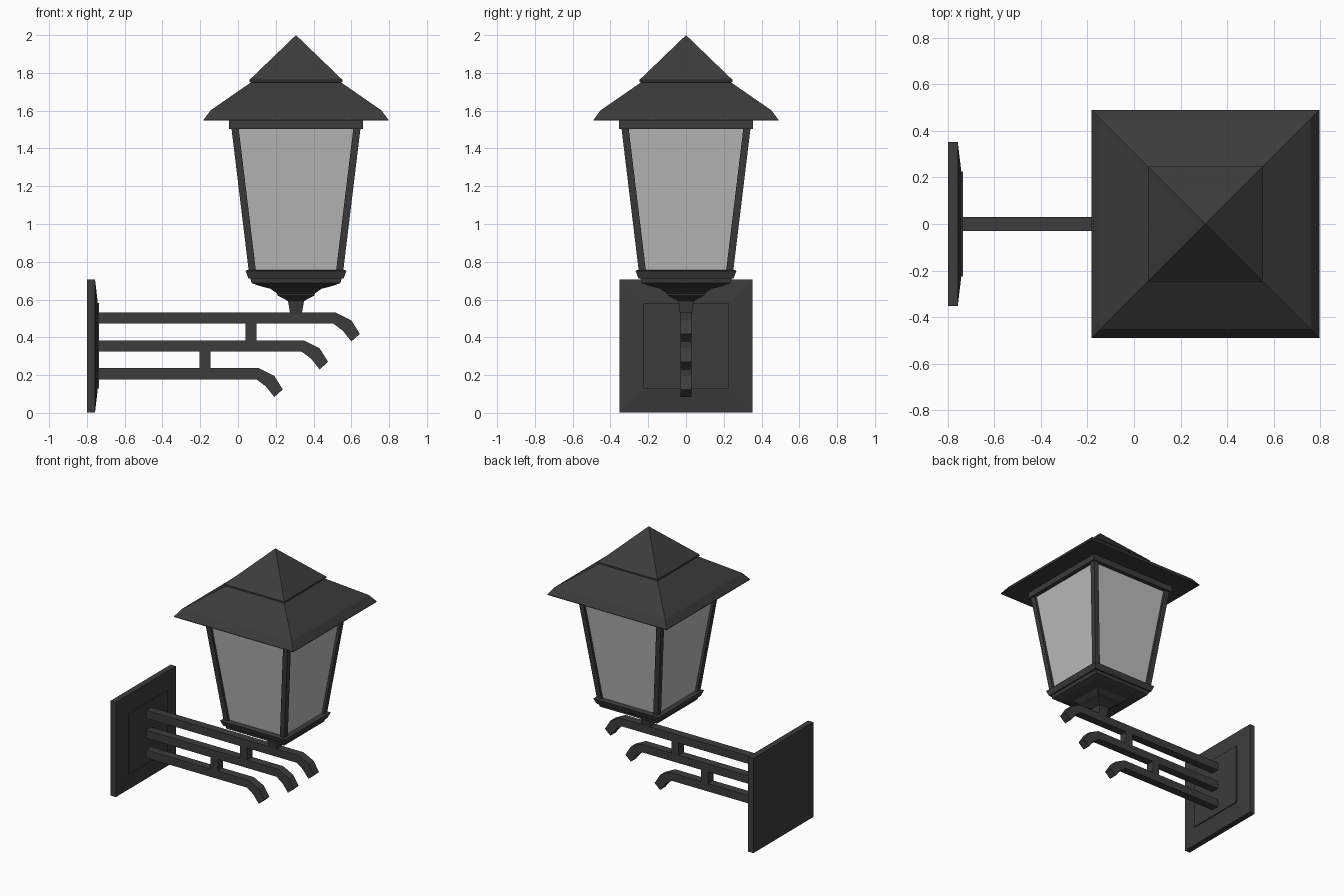
import bpy, bmesh
from mathutils import Vector

if "Cube" in bpy.data.objects:
    bpy.data.objects.remove(bpy.data.objects["Cube"])

CX = 0.307  # lantern axis


def material(name, rgba):
    m = bpy.data.materials.new(name)
    m.diffuse_color = rgba
    m.use_nodes = True
    m.node_tree.nodes["Principled BSDF"].inputs["Base Color"].default_value = m.diffuse_color
    return m


METAL = material("dark_metal", (0.045, 0.045, 0.045, 1))
GLASS = material("frosted_glass", (0.5, 0.5, 0.5, 0.6))


def finish(name, bm, mat):
    bmesh.ops.recalc_face_normals(bm, faces=bm.faces)
    me = bpy.data.meshes.new(name)
    bm.to_mesh(me)
    bm.free()
    me.materials.append(mat)
    ob = bpy.data.objects.new(name, me)
    bpy.context.collection.objects.link(ob)
    return ob


def loft(name, rings, mat=METAL, caps=True):
    """Skin matching rings of points into one flat-faced solid."""
    bm = bmesh.new()
    vs = [[bm.verts.new(p) for p in r] for r in rings]
    n = len(rings[0])
    for a, b in zip(vs, vs[1:]):
        for i in range(n):
            j = (i + 1) % n
            bm.faces.new((a[i], a[j], b[j], b[i]))
    if caps:
        bm.faces.new(vs[0])
        bm.faces.new(vs[-1])
    bmesh.ops.remove_doubles(bm, verts=bm.verts, dist=1e-5)
    return finish(name, bm, mat)


CORNERS = ((-1, -1), (1, -1), (1, 1), (-1, 1))


def square(h, z, x=CX, y=0):
    return [Vector((x + sx * h, y + sy * h, z)) for sx, sy in CORNERS]


def tower(name, profile, **kw):
    """Square solid around the lantern axis from (half width, z) pairs."""
    return loft(name, [square(h, z) for h, z in profile], **kw)


def bar(name, outline, half=0.03):
    """Side outline in x/z, given thickness in y."""
    return loft(name, [[(x, y, z) for x, z in outline] for y in (-half, half)])


# Wall plate with bevelled face and raised panel
def upright(h, x):
    return [(x, sy * h, 0.355 + sz * h) for sy, sz in CORNERS]


loft("wall_plate", [upright(h, x) for h, x in
     ((0.352, -0.80), (0.352, -0.757), (0.235, -0.743))])
loft("plate_panel", [upright(0.226, x) for x in (-0.76, -0.735)])

# Three stepped arms with bent tips
for i, (dx, dz) in enumerate(((0, 0), (-0.168, -0.148), (-0.408, -0.294))):
    tip = ((0.505, 0.472), (0.555, 0.435), (0.60, 0.378),
           (0.645, 0.418), (0.60, 0.490), (0.517, 0.531))
    bar(f"arm_{i + 1}", [(-0.75, 0.472 + dz)] + [(x + dx, z + dz) for x, z in tip]
        + [(-0.75, 0.531 + dz)])

# Short struts between the arms
for i, (x, z) in enumerate(((0.068, 0.428), (-0.174, 0.281))):
    bar(f"strut_{i + 1}", [(x + sx * 0.029, z + sz * 0.05) for sx, sz in CORNERS])

# Stepped base: neck, cup and tray
tower("neck", ((0.03, 0.52), (0.043, 0.595)))
tower("base_cup", ((0.045, 0.592), (0.06, 0.602), (0.098, 0.622), (0.10, 0.632),
                   (0.135, 0.657), (0.20, 0.674), (0.236, 0.688), (0.242, 0.715)))
tower("base_tray", ((0.252, 0.712), (0.267, 0.752), (0.255, 0.757)))

# Tapered corner posts
Z0, Z1, H0, H1, W = 0.75, 1.51, 0.25, 0.342, 0.019
for i, (sx, sy) in enumerate(CORNERS):
    loft(f"corner_post_{i + 1}",
         [square(W, z, CX + sx * (h - W), sy * (h - W)) for h, z in ((H0, Z0), (H1, Z1))])

# Glass panes
tower("glass_panes", ((H0 - 0.018, Z0), (H1 - 0.018, Z1)), mat=GLASS, caps=False)

# Collar and two-tier roof
tower("roof_collar", ((0.354, 1.503), (0.354, 1.56)))
tower("lower_roof", ((0.49, 1.547), (0.49, 1.551), (0.452, 1.602), (0.235, 1.752)))
tower("upper_roof", ((0.235, 1.748), (0.246, 1.753), (0.246, 1.763), (0.0, 2.0)))
